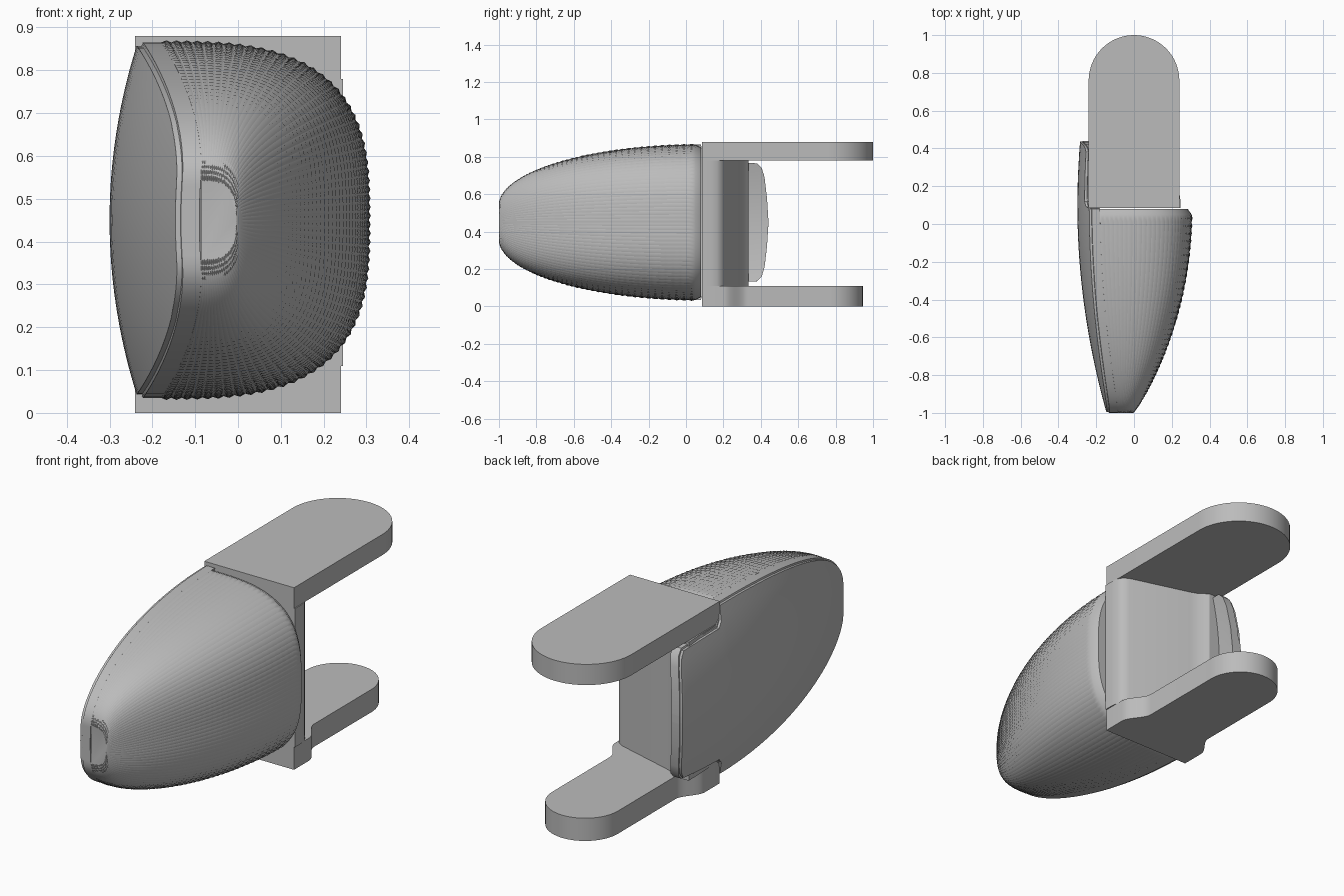
import bpy, bmesh
from math import sin, cos, pi, sqrt

cube = bpy.data.objects.get("Cube")
if cube:
    bpy.data.objects.remove(cube)

grey = bpy.data.materials.new("plain grey")
grey.use_nodes = True
grey.diffuse_color = (0.5, 0.5, 0.5, 1)
grey.node_tree.nodes["Principled BSDF"].inputs["Base Color"].default_value = (0.5, 0.5, 0.5, 1)

MID = 0.45       # height of the centre line
HALF = 0.415     # half height of the housing
NOSE, BACK = -1.0, 0.08


def finish(name, bm, bevel=0, angle=30):
    bmesh.ops.recalc_face_normals(bm, faces=bm.faces)
    mesh = bpy.data.meshes.new(name)
    bm.to_mesh(mesh)
    bm.free()
    obj = bpy.data.objects.new(name, mesh)
    bpy.context.collection.objects.link(obj)
    mesh.materials.append(grey)
    bpy.ops.object.select_all(action='DESELECT')
    obj.select_set(True)
    bpy.context.view_layer.objects.active = obj
    bpy.ops.object.shade_smooth_by_angle(angle=angle * pi / 180)
    if bevel:
        mod = obj.modifiers.new("soft edges", 'BEVEL')
        mod.width, mod.segments, mod.limit_method = bevel, 2, 'ANGLE'
        mod.angle_limit = pi / 4
    return obj


def prism(name, outline, z0, z1):
    bm = bmesh.new()
    face = bm.faces.new([bm.verts.new((x, y, z0)) for x, y in outline])
    top = bmesh.ops.extrude_face_region(bm, geom=[face])["geom"]
    bmesh.ops.translate(bm, vec=(0, 0, z1 - z0),
                        verts=[v for v in top if isinstance(v, bmesh.types.BMVert)])
    return finish(name, bm)


def arc(cx, cy, r, a0, a1, n):
    return [(cx + r * cos(a0 + (a1 - a0) * i / n), cy + r * sin(a0 + (a1 - a0) * i / n))
            for i in range(n + 1)]


def half_height(y):
    k = min(1, (y - NOSE) / (BACK - NOSE))
    return HALF * (0.22 + 0.78 * sqrt(max(0, 1 - (1 - k) ** 2)))


def glass_x(y, z):
    # gently domed outer surface
    return -0.3 + 0.128 * (y - 0.1) ** 2 + 0.38 * (z - MID) ** 2


# Mounting tabs
prism("upper_tab", [(-0.24, 0.085), (0.24, 0.085)] + arc(0, 0.76, 0.24, 0, pi, 32), 0.78, 0.88)

side = [(0.24, 0.085), (0.24, 0.2)]
for i in range(1, 11):
    t = i / 10
    side.append((0.24 - 0.065 * t * t * (3 - 2 * t), 0.2 + 0.13 * t))
tab = side + arc(0, 0.77, 0.175, 0, pi, 32) + [(-x, y) for x, y in reversed(side)]
prism("lower_tab", tab, 0, 0.11)

# Upright pillar between the tabs
pillar = [(-0.24, 0.085), (0.245, 0.085), (0.245, 0.13), (0.24, 0.165), (0.225, 0.19), (0.2, 0.205),
          (-0.1, 0.29), (-0.14, 0.305), (-0.165, 0.325), (-0.18, 0.335), (-0.25, 0.335)]
prism("pillar", pillar, 0.11, 0.78)


# Dimpled housing shell
def shell():
    rows, cols = 46, 64
    ks = [(j / rows) ** 1.8 for j in range(rows + 1)]
    bm = bmesh.new()
    rings = []
    for k in ks + [None]:
        end = k is None
        y = BACK if end else NOSE + k * (BACK - 0.03 - NOSE)
        h = half_height(y) * (0.965 if end else 1)
        w = 0.485 * (0.17 + 0.83 * (1 - (1 - (y - NOSE) / (BACK - NOSE)) ** 2) ** 0.95)
        w *= 0.965 if end else 1
        seam = glass_x(y, MID + h) + 0.055
        ring = []
        for i in range(cols + 1):
            a = -pi / 2 + pi * i / cols
            r = (abs(cos(a)) ** 3 + abs(sin(a)) ** 3) ** (-1 / 3)
            ring.append(bm.verts.new((seam + w * r * cos(a), y, MID + h * r * sin(a))))
        rings.append(ring)
    dimples = []
    for j, (a, b) in enumerate(zip(rings, rings[1:])):
        for i in range(cols):
            face = bm.faces.new((a[i], a[i + 1], b[i + 1], b[i]))
            if j < rows:
                dimples.append(face)
        bm.faces.new((a[cols], a[0], b[0], b[cols]))
    bm.faces.new(rings[0])
    bm.faces.new(rings[-1])
    bmesh.ops.recalc_face_normals(bm, faces=bm.faces)
    bmesh.ops.poke(bm, faces=dimples, offset=0.22, use_relative_offset=True)
    finish("housing_shell", bm, angle=35)


shell()

# Outline shared by the rim and the glass: nose to back, then the narrower arm end
outline = []
for j in range(29):
    y = NOSE + (j / 28) ** 1.8 * (BACK - NOSE)
    outline.append((y, half_height(y)))
outline += [(0.095, 0.35), (0.12, 0.325), (0.25, 0.322), (0.38, 0.315), (0.405, 0.29),
            (0.42, 0.24), (0.433, 0.13), (0.44, 0.02)]


def domed_plate(name, near, far, inset, bevel):
    cols = 16
    bm = bmesh.new()
    grids = []
    for depth in (near, far):
        grid = []
        for y, h in outline:
            h = max(0.015, h - inset)
            y = y + inset * (0.5 if y < -0.9 else -0.5 if y > 0.4 else 0)
            zs = [MID + h * (2 * i / cols - 1) for i in range(cols + 1)]
            grid.append([bm.verts.new((glass_x(y, z) + depth, y, z)) for z in zs])
        grids.append(grid)
        for a, b in zip(grid, grid[1:]):
            for i in range(cols):
                bm.faces.new((a[i], a[i + 1], b[i + 1], b[i]))
    borders = [[r[0] for r in g] + g[-1][1:] + [r[-1] for r in reversed(g[:-1])] + g[0][-2:0:-1]
               for g in grids]
    p, q = borders
    for i in range(len(p)):
        bm.faces.new((p[i - 1], p[i], q[i], q[i - 1]))
    finish(name, bm, bevel)


domed_plate("rim", 0.012, 0.055, 0, 0.004)
domed_plate("mirror_plate", 0, 0.014, 0.008, 0.005)
